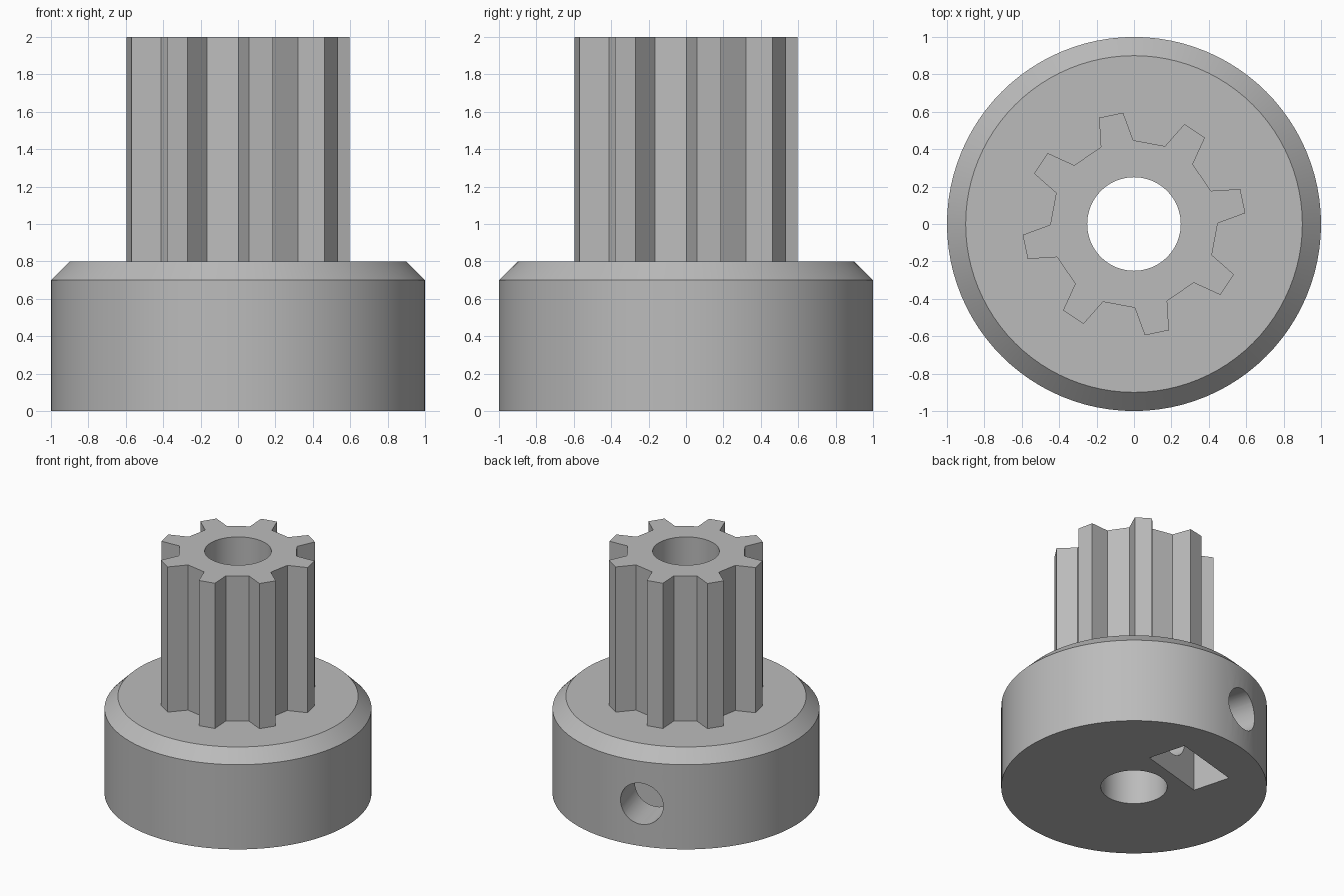
import bpy, bmesh, math
from mathutils import Matrix

cube = bpy.data.objects.get("Cube")
if cube:
    bpy.data.objects.remove(cube, do_unlink=True)

GREY = (0.5, 0.5, 0.5)
grey = bpy.data.materials.new("plain_grey")
grey.use_nodes = True
grey.diffuse_color = (*GREY, 1)
grey.node_tree.nodes["Principled BSDF"].inputs["Base Color"].default_value = (*GREY, 1)

SCREW_ANGLE = math.radians(105.4)
SCREW_Z = 0.35


def polar(radius, degrees):
    a = math.radians(degrees)
    return radius * math.cos(a), radius * math.sin(a)


def loft(name, rings):
    """Closed solid through rings of equal point count."""
    bm = bmesh.new()
    loops = [[bm.verts.new(p) for p in ring] for ring in rings]
    n = len(loops[0])
    for low, high in zip(loops, loops[1:]):
        for i in range(n):
            j = (i + 1) % n
            bm.faces.new((low[i], low[j], high[j], high[i]))
    bm.faces.new(loops[0][::-1])
    bm.faces.new(loops[-1])
    bmesh.ops.recalc_face_normals(bm, faces=bm.faces)
    mesh = bpy.data.meshes.new(name)
    bm.to_mesh(mesh)
    bm.free()
    mesh.materials.append(grey)
    obj = bpy.data.objects.new(name, mesh)
    bpy.context.collection.objects.link(obj)
    return obj


def circle(radius, z, sides=96, start=0):
    return [(*polar(radius, start + 360 * i / sides), z) for i in range(sides)]


def combine(target, tool, operation):
    """Apply a boolean and drop the tool."""
    bpy.context.view_layer.objects.active = target
    mod = target.modifiers.new(tool.name, "BOOLEAN")
    mod.operation = operation
    mod.solver = "EXACT"
    mod.object = tool
    bpy.ops.object.modifier_apply(modifier=mod.name)
    bpy.data.objects.remove(tool, do_unlink=True)


def radial(obj):
    """Turn a tool's local z axis outward along the screw direction."""
    turn = Matrix.Rotation(SCREW_ANGLE, 4, "Z") @ Matrix.Rotation(math.pi / 2, 4, "Y")
    obj.data.transform(Matrix.Translation((0, 0, SCREW_Z)) @ turn)
    return obj


# Hub with a chamfered shoulder
pulley = loft("pulley", [circle(1, 0), circle(1, 0.7), circle(0.9, 0.8)])

# Eight-toothed barrel
outline = []
for k in range(8):
    mid = 11.9 + 45 * k
    for radius, offset in ((0.448, -11.4), (0.598, -6.3), (0.598, 6.3), (0.448, 11.4)):
        outline.append(polar(radius, mid + offset))
barrel = loft("toothed_barrel", [[(x, y, z) for x, y in outline] for z in (0.74, 2)])
combine(pulley, barrel, "UNION")

# Shaft bore
combine(pulley, loft("bore", [circle(0.25, -0.1), circle(0.25, 2.1)]), "DIFFERENCE")

# Set screw hole through one wall
screw = radial(loft("screw_hole", [circle(0.17, 0, 48), circle(0.17, 1.2, 48)]))
combine(pulley, screw, "DIFFERENCE")

# Nut trap: a slot open at the bottom, ending in the upper half of a hexagon
half = 0.295
point = half / math.cos(math.pi / 6)
# Local -x points up once the tool is turned outward
profile = [(0.6, -half), (0.6, half), (-point / 2, half), (-point, 0), (-point / 2, -half)]
trap = radial(loft("nut_trap", [[(x, y, r) for x, y in profile] for r in (0.345, 0.665)]))
combine(pulley, trap, "DIFFERENCE")

# Smooth round walls, crisp edges
bpy.ops.object.select_all(action="DESELECT")
pulley.select_set(True)
bpy.context.view_layer.objects.active = pulley
bpy.ops.object.shade_smooth_by_angle(angle=math.radians(25))
